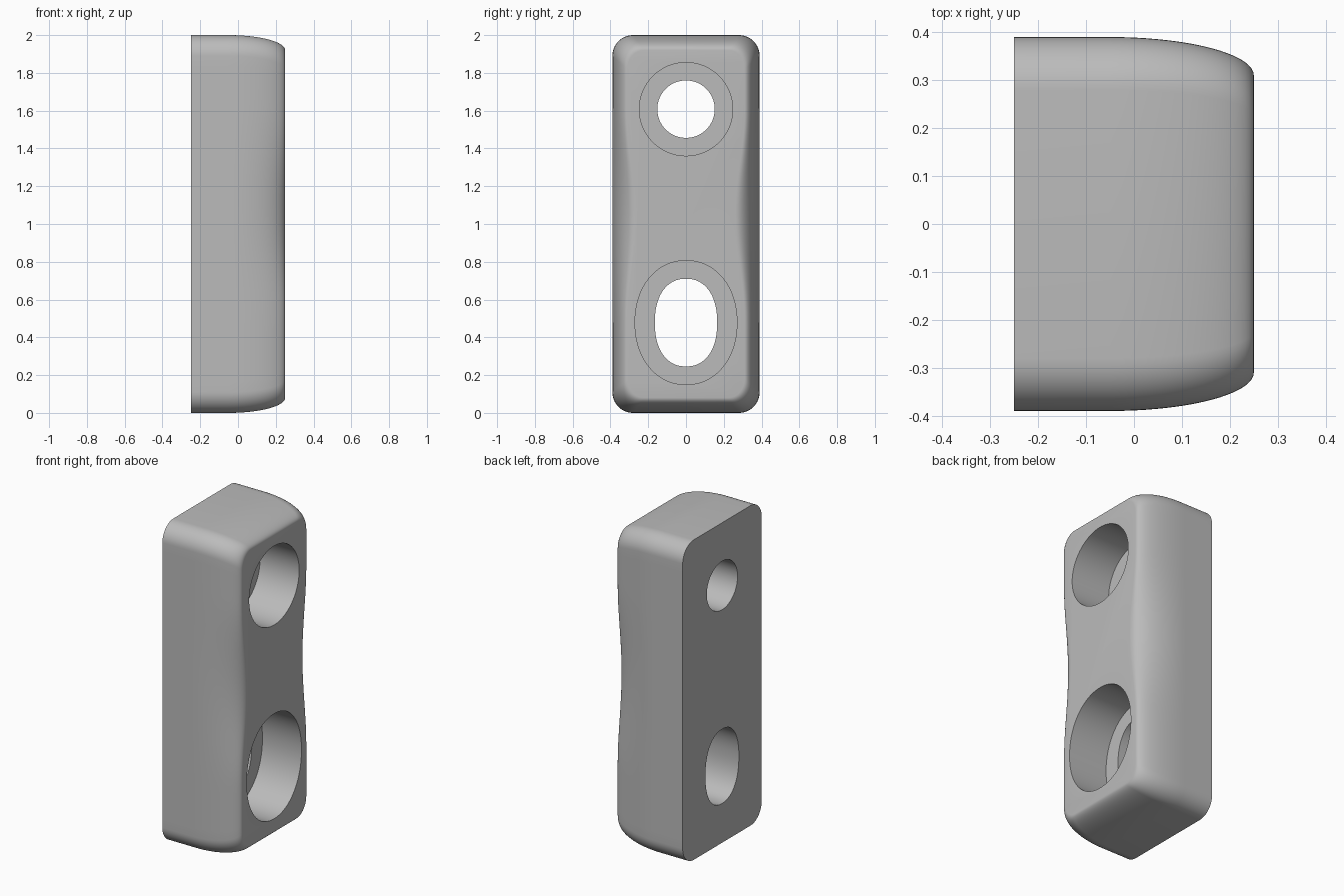
import bpy, bmesh, math
from math import sin, cos, pi

if "Cube" in bpy.data.objects:
    bpy.data.objects.remove(bpy.data.objects["Cube"])

grey = bpy.data.materials.new("plain grey")
grey.use_nodes = True
colour = (0.5, 0.5, 0.5, 1)
grey.diffuse_color = colour
grey.node_tree.nodes["Principled BSDF"].inputs["Base Color"].default_value = colour

BACK, FRONT = -0.25, 0.25
HALF_Y, HALF_Z, CORNER = 0.39, 1.0, 0.11


def loft(name, rings):
    """Skin a list of equal rings and close both ends."""
    bm = bmesh.new()
    loops = [[bm.verts.new(p) for p in ring] for ring in rings]
    n = len(loops[0])
    for a, b in zip(loops, loops[1:]):
        for i in range(n):
            j = (i + 1) % n
            bm.faces.new((a[i], a[j], b[j], b[i]))
    bm.faces.new(loops[0])
    bm.faces.new(loops[-1])
    bmesh.ops.recalc_face_normals(bm, faces=bm.faces)
    mesh = bpy.data.meshes.new(name)
    bm.to_mesh(mesh)
    bm.free()
    mesh.materials.append(grey)
    obj = bpy.data.objects.new(name, mesh)
    bpy.context.collection.objects.link(obj)
    return obj


def outline():
    """Rounded rectangle in y, z about the origin, finely split on the long sides."""
    pts = []
    steps, side = 12, 32
    for k, (sy, sz) in enumerate(((1, 1), (-1, 1), (-1, -1), (1, -1))):
        for s in range(steps + 1):
            a = pi / 2 * (k + s / steps)
            pts.append((sy * (HALF_Y - CORNER) + CORNER * cos(a),
                        sz * (HALF_Z - CORNER) + CORNER * sin(a)))
        if k % 2:
            run = HALF_Z - CORNER
            for s in range(1, side):
                pts.append((sy * HALF_Y, sz * run * (1 - 2 * s / side)))
    return pts


def waist(z):
    """Extra rounding of the long edges around mid height."""
    t = (z - 0.05) / 0.6
    return cos(t * pi / 2) ** 2 if abs(t) < 1 else 0


def body_ring(x, fall):
    ring = []
    for y, z in outline():
        side_inset = (0.08 + 0.05 * waist(z)) * fall
        ring.append((x, y * (1 - side_inset / HALF_Y),
                     z * (1 - 0.08 * fall / HALF_Z) + HALF_Z))
    return ring


# Block: flat back, sides curving over into the flat front
rings = [body_ring(BACK, 0)]
for i in range(19):
    a = pi / 2 * i / 18
    rings.append(body_ring(-0.05 + 0.30 * sin(a), 1 - cos(a)))
block = loft("mounting_block", rings)


def cutter(name, z, ry, rz, power, x0, x1):
    """Oval prism along x."""
    ring = []
    for i in range(96):
        a = 2 * pi * i / 96
        c, s = cos(a), sin(a)
        ring.append((ry * math.copysign(abs(c) ** (2 / power), c),
                     z + rz * math.copysign(abs(s) ** (2 / power), s)))
    return loft(name, [[(x, *p) for p in ring] for x in (x0, x1)])


# Through holes and their wider front recesses
LEDGE = -0.02
cutters = [
    cutter("upper_hole", 1.608, 0.152, 0.152, 2, -0.4, 0.1),
    cutter("upper_recess", 1.608, 0.247, 0.247, 2, LEDGE, 0.4),
    cutter("lower_hole", 0.478, 0.165, 0.232, 2.25, -0.4, 0.1),
    cutter("lower_recess", 0.478, 0.270, 0.328, 2.1, LEDGE, 0.4),
]
bpy.ops.object.select_all(action="DESELECT")
bpy.context.view_layer.objects.active = block
block.select_set(True)
for c in cutters:
    c.hide_render = True
    mod = block.modifiers.new(c.name, "BOOLEAN")
    mod.operation = "DIFFERENCE"
    mod.solver = "EXACT"
    mod.object = c
    bpy.ops.object.modifier_apply(modifier=mod.name)
    bpy.data.objects.remove(c)

bpy.ops.object.shade_smooth_by_angle(angle=math.radians(30))
